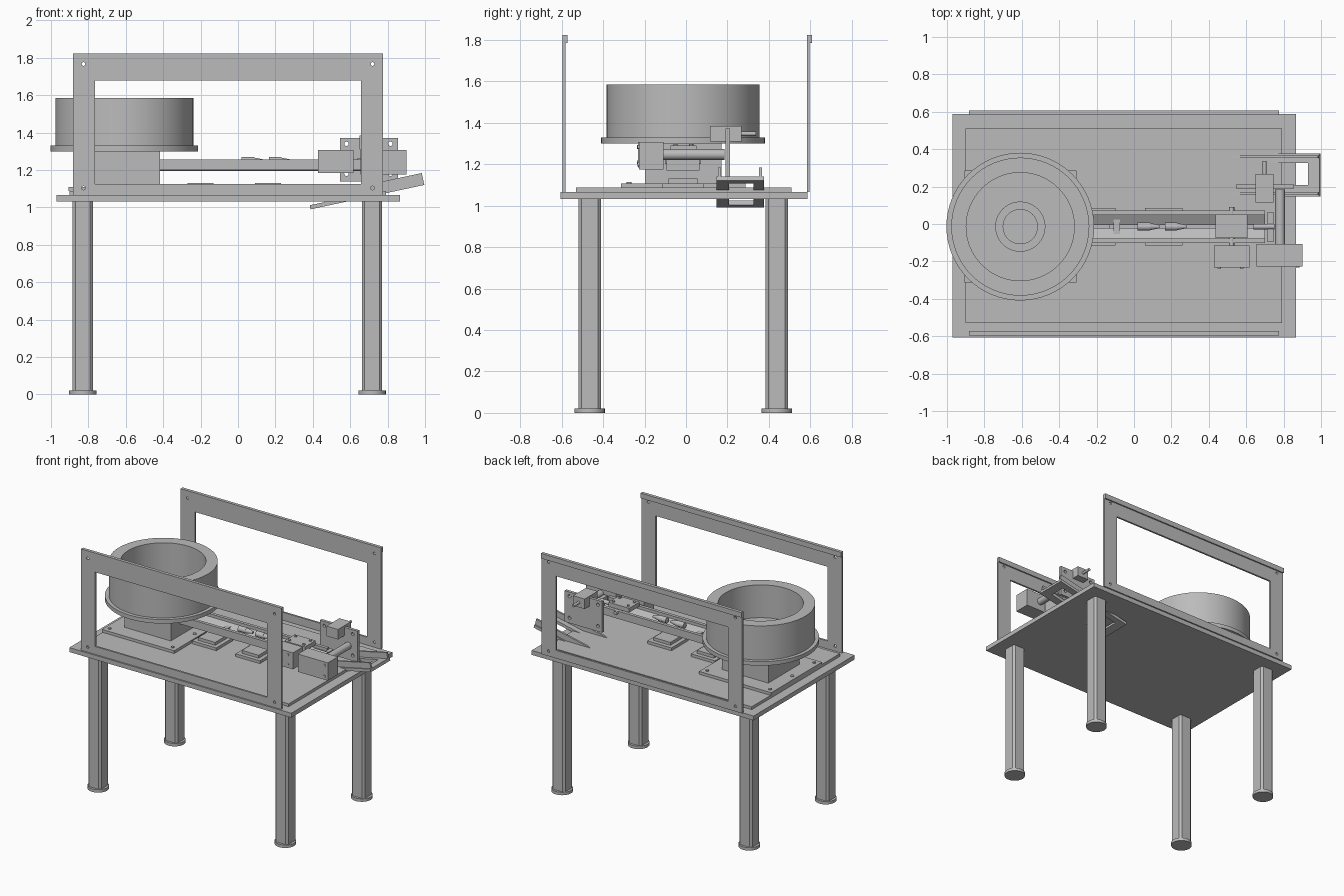
import bpy, bmesh, math
from mathutils import Matrix, Vector

if "Cube" in bpy.data.objects:
    bpy.data.objects.remove(bpy.data.objects["Cube"], do_unlink=True)

grey = bpy.data.materials.new("machine grey")
grey.use_nodes = True
GREY = (0.5, 0.5, 0.5, 1)
grey.diffuse_color = GREY
grey.node_tree.nodes["Principled BSDF"].inputs["Base Color"].default_value = GREY


def finish(name, bm, smooth=False):
    bmesh.ops.recalc_face_normals(bm, faces=bm.faces)
    mesh = bpy.data.meshes.new(name)
    bm.to_mesh(mesh)
    bm.free()
    mesh.materials.append(grey)
    ob = bpy.data.objects.new(name, mesh)
    bpy.context.collection.objects.link(ob)
    if smooth:
        bpy.ops.object.select_all(action='DESELECT')
        ob.select_set(True)
        bpy.context.view_layer.objects.active = ob
        bpy.ops.object.shade_smooth_by_angle(angle=math.radians(35))
    return ob


def box(name, x, y, z, bevel=0):
    """Box from three (low, high) ranges."""
    bm = bmesh.new()
    bmesh.ops.create_cube(bm, size=1)
    for v in bm.verts:
        v.co = [sum(r) / 2 + c * (r[1] - r[0]) for c, r in zip(v.co, (x, y, z))]
    if bevel:
        edges = [e for e in bm.edges if abs((e.verts[0].co - e.verts[1].co).z) > 0.1]
        bmesh.ops.bevel(bm, geom=edges, offset=bevel, segments=1, affect='EDGES')
    return finish(name, bm)


def rod(name, start, end, r1, r2=None, sides=24):
    """Cylinder or cone between two points."""
    a, b = Vector(start), Vector(end)
    bm = bmesh.new()
    turn = (b - a).to_track_quat('Z', 'Y').to_matrix().to_4x4()
    bmesh.ops.create_cone(bm, cap_ends=True, segments=sides, radius1=r1,
                          radius2=r1 if r2 is None else r2, depth=(b - a).length,
                          matrix=Matrix.Translation((a + b) / 2) @ turn)
    return finish(name, bm, True)


def lathe(name, centre, profile, sides=64):
    """Spin a closed (radius, height) profile about a vertical axis."""
    bm = bmesh.new()
    verts = [bm.verts.new((r, 0, z)) for r, z in profile]
    edges = [bm.edges.new((verts[i], verts[i + 1])) for i in range(len(verts) - 1)]
    bmesh.ops.spin(bm, geom=verts + edges, axis=(0, 0, 1), cent=(0, 0, 0),
                   steps=sides, angle=math.tau)
    bmesh.ops.remove_doubles(bm, verts=bm.verts, dist=1e-4)
    bmesh.ops.translate(bm, verts=bm.verts, vec=(*centre, 0))
    return finish(name, bm, True)


def cut(ob, cutter):
    cutter.hide_render = True
    cutter.hide_viewport = True
    cutter.display_type = 'WIRE'
    mod = ob.modifiers.new("cut", 'BOOLEAN')
    mod.object = cutter
    mod.solver = 'EXACT'
    bpy.context.view_layer.update()
    mesh = bpy.data.meshes.new_from_object(ob.evaluated_get(bpy.context.evaluated_depsgraph_get()))
    ob.modifiers.clear()
    ob.data = mesh
    bpy.data.objects.remove(cutter, do_unlink=True)


# Table, legs and feet
box("table_top", (-0.97, 0.865), (-0.606, 0.587), (1.033, 1.066))
box("mounting_plate", (-0.9, 0.79), (-0.53, 0.51), (1.066, 1.087))
for side, x in (("right", -0.83), ("left", 0.717)):
    for end, y in (("front", -0.465), ("back", 0.438)):
        box(f"{end}_{side}_leg", (x - 0.054, x + 0.054), (y - 0.054, y + 0.054), (0.02, 1.033), 0.014)
        rod(f"{end}_{side}_foot", (x, y, 0), (x, y, 0.022), 0.073, sides=32)

# Upright guard frames with bolt holes and a top lip
for end, y in (("front", -0.595), ("back", 0.583)):
    frame = box(f"{end}_guard_frame", (-0.882, 0.775), (y, y + 0.014), (1.066, 1.823))
    cut(frame, box("opening", (-0.765, 0.658), (y - 0.1, y + 0.1), (1.125, 1.68)))
    for x in (-0.826, 0.719):
        for z in (1.104, 1.767):
            cut(frame, rod("hole", (x, y - 0.1, z), (x, y + 0.1, z), 0.01, sides=16))
    box(f"{end}_guard_lip", (-0.882, 0.775), (y + 0.014, y + 0.024), (1.785, 1.823))

# Feeder bowl on its pedestal
BX, BY = -0.608, -0.014
box("bowl_base_plate", (-0.905, -0.308), (BY - 0.3, BY + 0.3), (1.087, 1.108))
for sx in (-1, 1):
    for sy in (-1, 0, 1):
        x, y = BX + sx * 0.26, BY + sy * 0.26
        rod("base_bolt", (x, y, 1.108), (x, y, 1.114), 0.012, sides=12)
box("bowl_pedestal", (BX - 0.192, BX + 0.192), (BY - 0.185, BY + 0.185), (1.108, 1.3))
lathe("feeder_bowl", (BX, BY), [
    (0, 1.3), (0.395, 1.3), (0.395, 1.33), (0.369, 1.33), (0.369, 1.585),
    (0.289, 1.585), (0.289, 1.34), (0.134, 1.34), (0.134, 1.365),
    (0.094, 1.365), (0.094, 1.385), (0, 1.385)])

# Feed rails with slanted inner strips
for s, side in ((-1, "front"), (1, "back")):
    y = BY + s * 0.075
    box(f"{side}_rail", (-0.42, 0.7), (y - 0.012, y + 0.012), (1.2, 1.257))
    strip = box(f"{side}_rail_strip", (-0.42, 0.7), (-0.032, 0.032), (-0.007, 0.007))
    strip.location = (0, BY + s * 0.04, 1.215)
    strip.rotation_euler.x = s * math.radians(28)
box("rail_bridge", (-0.11, -0.075), (BY - 0.065, BY + 0.065), (1.2, 1.222))

# Stepped pads under the rails
for x in (-0.2, 0.16):
    box("rail_pad", (x - 0.1, x + 0.1), (BY - 0.1, BY + 0.1), (1.087, 1.108))
    box("rail_pad_step", (x - 0.07, x + 0.07), (BY - 0.07, BY + 0.07), (1.108, 1.13))

# Tapered workpieces riding between the rails
for x in (0.02, 0.165):
    rod("workpiece_body", (x, BY, 1.248), (x + 0.065, BY, 1.248), 0.021)
    rod("workpiece_tip", (x + 0.065, BY, 1.248), (x + 0.115, BY, 1.248), 0.019, 0.009)

# Clamp actuator, its rod and the clamp over the rails
box("clamp_actuator", (0.428, 0.617), (-0.232, -0.115), (1.185, 1.308))
rod("clamp_rod", (0.522, -0.115, 1.245), (0.522, 0.09, 1.245), 0.014)
box("clamp_plate", (0.435, 0.607), (-0.075, 0.05), (1.258, 1.29))
for x in (0.46, 0.582):
    for y in (-0.05, 0.025):
        rod("clamp_screw", (x, y, 1.29), (x, y, 1.298), 0.01, sides=12)
    for z in (1.21, 1.283):
        rod("actuator_screw", (x - 0.005, -0.232, z), (x - 0.005, -0.237, z), 0.009, sides=12)

# Pusher actuator and rod
box("pusher_actuator", (0.655, 0.902), (-0.228, -0.108), (1.175, 1.308))
rod("pusher_rod", (0.781, -0.108, 1.247), (0.781, 0.185, 1.247), 0.026)
for z in (1.2, 1.283):
    rod("pusher_screw", (0.875, -0.228, z), (0.875, -0.233, z), 0.01, sides=12)
box("rail_stop", (0.715, 0.745), (-0.095, 0.065), (1.17, 1.255))
rod("stop_pin", (0.64, BY, 1.25), (0.75, BY, 1.25), 0.015)

# Sensor plate with corner holes, and the block mounted through it
plate = box("sensor_plate", (0.545, 0.855), (0.19, 0.212), (1.14, 1.372))
for x in (0.58, 0.815):
    for z in (1.18, 1.34):
        cut(plate, rod("hole", (x, 0.1, z), (x, 0.3, z), 0.012, sides=16))
box("sensor_block", (0.65, 0.746), (0.115, 0.268), (1.31, 1.385))
rod("sensor_rod", (0.698, 0.268, 1.347), (0.698, 0.337, 1.347), 0.01)

# Tilted discharge chute: open floor frame and two side walls
chute = [box("chute_floor", (0, 0.622), (0.146, 0.376), (0, 0.022))]
cut(chute[0], box("opening", (0.06, 0.56), (0.208, 0.326), (-0.1, 0.1)))
for y in (0.154, 0.352):
    chute.append(box("chute_wall", (0.08, 0.622), (y, y + 0.014), (0.022, 0.065)))
for part in chute:
    part.location = (0.388, 0, 0.99)
    part.rotation_euler.y = math.radians(-12.1)
